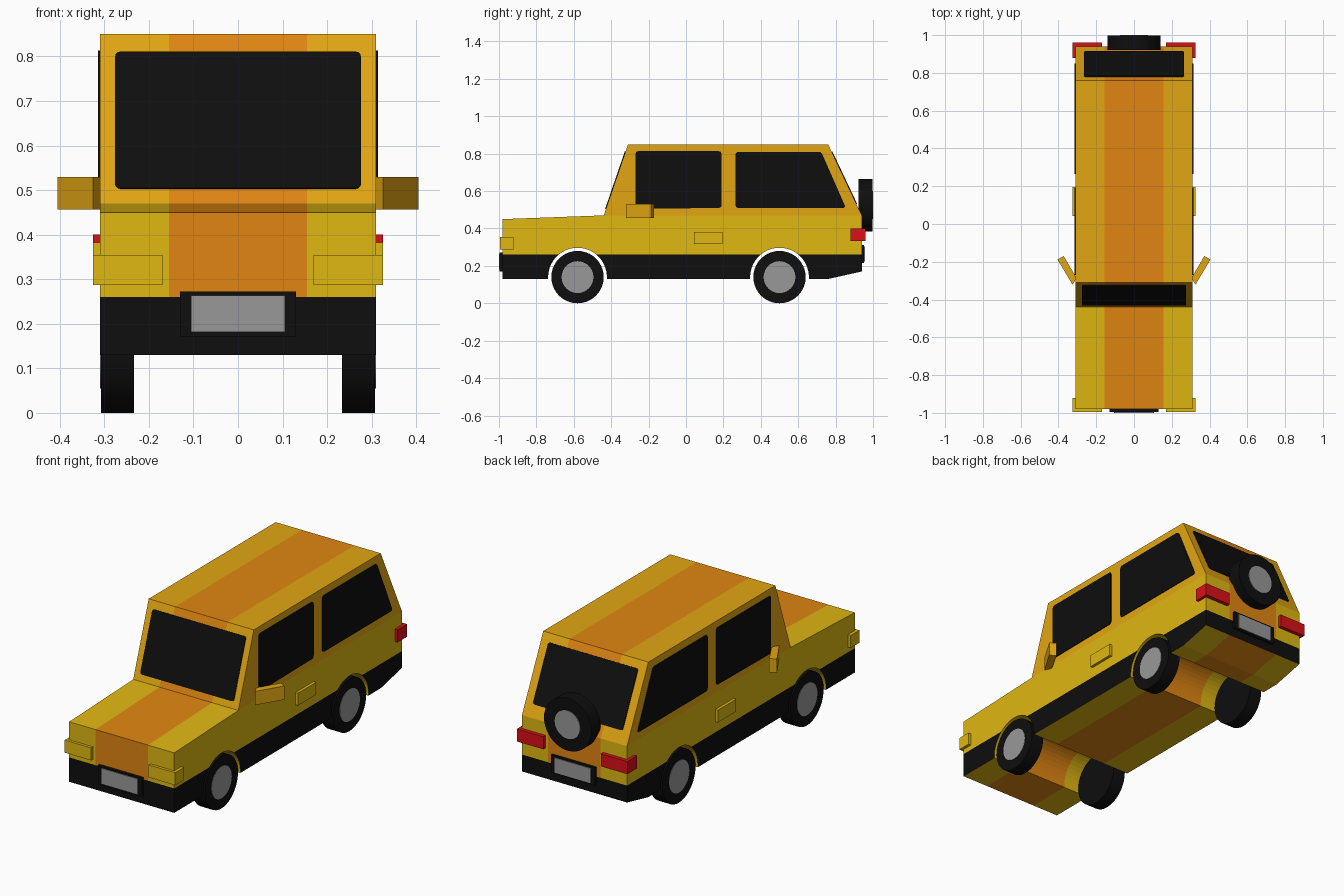
import bpy, bmesh, math
from mathutils import Vector, Matrix

if "Cube" in bpy.data.objects:
    bpy.data.objects.remove(bpy.data.objects["Cube"])


def material(name, rgb):
    lin = [((c / 255 + 0.055) / 1.055) ** 2.4 if c > 10 else c / 255 / 12.92 for c in rgb]
    m = bpy.data.materials.new(name)
    m.diffuse_color = (*lin, 1)
    m.use_nodes = True
    m.node_tree.nodes["Principled BSDF"].inputs["Base Color"].default_value = m.diffuse_color
    return m


YELLOW = material("yellow", (224, 184, 18))
AMBER = material("amber", (226, 166, 19))
ORANGE = material("orange", (225, 134, 18))
BLACK = material("black", (14, 14, 14))
GREY = material("grey", (152, 152, 152))
RED = material("red", (218, 16, 24))


def finish(name, bm, mats):
    bmesh.ops.recalc_face_normals(bm, faces=bm.faces[:])
    me = bpy.data.meshes.new(name)
    bm.to_mesh(me)
    bm.free()
    for m in mats:
        me.materials.append(m)
    ob = bpy.data.objects.new(name, me)
    bpy.context.collection.objects.link(ob)
    return ob


def slab(name, pts, offset, mat, rounding=0.0):
    """Closed slab: a polygon pushed along an offset, corners optionally rounded."""
    bm = bmesh.new()
    f = bm.faces.new([bm.verts.new(p) for p in pts])
    if rounding:
        bmesh.ops.bevel(bm, geom=bm.verts[:], offset=rounding, segments=3,
                        profile=0.5, affect='VERTICES')
    ext = bmesh.ops.extrude_face_region(bm, geom=bm.faces[:], use_keep_orig=True)
    bmesh.ops.translate(bm, vec=offset,
                        verts=[v for v in ext["geom"] if isinstance(v, bmesh.types.BMVert)])
    return finish(name, bm, [mat])


def box(name, x, y, z, mat):
    pts = [(x[0], y[0], z[0]), (x[1], y[0], z[0]), (x[1], y[1], z[0]), (x[0], y[1], z[0])]
    return slab(name, pts, (0, 0, z[1] - z[0]), mat)


def disc(name, centre, radius, width, axis, mat):
    bm = bmesh.new()
    rot = Matrix.Rotation(math.pi / 2, 4, 'Y' if axis == 'X' else 'X')
    bmesh.ops.create_cone(bm, cap_ends=True, segments=40, radius1=radius, radius2=radius,
                          depth=width, matrix=Matrix.Translation(centre) @ rot)
    ob = finish(name, bm, [mat])
    bpy.ops.object.select_all(action='DESELECT')
    ob.select_set(True)
    bpy.context.view_layer.objects.active = ob
    bpy.ops.object.shade_smooth_by_angle(angle=math.radians(40))


HALF, STRIPE, SILL, BELT = 0.31, 0.155, 0.26, 0.47
WHEELS = {"front": -0.58, "rear": 0.50}
AXLE_Z, ARCH = 0.14, 0.157


# Body: side profile with wheel arches, extruded across the width
def arch(cy):
    a0 = math.asin((0.13 - AXLE_Z) / ARCH)
    n = 24
    angles = [math.pi - a0 + (2 * a0 - math.pi) * i / n for i in range(n + 1)]
    return [(cy + ARCH * math.cos(a), AXLE_Z + ARCH * math.sin(a)) for a in angles]


profile = ([(-0.98, 0.13)] + arch(WHEELS["front"]) + arch(WHEELS["rear"]) +
           [(0.76, 0.13), (0.94, 0.17), (0.94, BELT), (0.76, 0.85), (-0.31, 0.85),
            (-0.44, BELT), (-0.98, 0.45)])
bm = bmesh.new()
bm.faces.new([bm.verts.new((-HALF, y, z)) for y, z in profile])
ext = bmesh.ops.extrude_face_region(bm, geom=bm.faces[:], use_keep_orig=True)
bmesh.ops.translate(bm, vec=(2 * HALF, 0, 0),
                    verts=[v for v in ext["geom"] if isinstance(v, bmesh.types.BMVert)])
bmesh.ops.triangulate(bm, faces=[f for f in bm.faces if len(f.verts) > 4])
# Colour borders cut into the faces
for co, no in (((STRIPE, 0, 0), (1, 0, 0)), ((-STRIPE, 0, 0), (1, 0, 0)),
               ((0, 0, SILL), (0, 0, 1)), ((0, 0, BELT), (0, 0, 1))):
    bmesh.ops.bisect_plane(bm, geom=bm.verts[:] + bm.edges[:] + bm.faces[:],
                           plane_co=co, plane_no=no, dist=1e-5)
bmesh.ops.recalc_face_normals(bm, faces=bm.faces[:])
for f in bm.faces:
    c, n = f.calc_center_median(), f.normal
    side = abs(n.x) > 0.5
    end = abs(n.y) > 0.7 and abs(c.y) > 0.9
    if c.z < SILL and (side or end):
        f.material_index = 3
    elif abs(c.x) < STRIPE and not side:
        f.material_index = 2
    else:
        f.material_index = 1 if c.z > BELT + 1e-4 else 0
finish("body", bm, [YELLOW, AMBER, ORANGE, BLACK])


# Windscreen and rear window lie on the sloped ends of the cabin
def end_window(name, low, high, z0, z1, half_w):
    (ya, za), (yb, zb) = low, high
    y_at = lambda z: ya + (yb - ya) * (z - za) / (zb - za)
    n = Vector((0, zb - za, ya - yb)).normalized()
    if n.z < 0:
        n = -n
    pts = [Vector((x, y_at(z), z)) - n * 0.002
           for x, z in ((-half_w, z0), (half_w, z0), (half_w, z1), (-half_w, z1))]
    slab(name, pts, n * 0.006, BLACK, 0.012)


end_window("windscreen", (-0.44, BELT), (-0.31, 0.85), 0.503, 0.81, 0.276)
end_window("rear_window", (0.94, BELT), (0.76, 0.85), 0.53, 0.81, 0.265)

SIDE_WINDOWS = {
    "front": [(-0.27, 0.505), (0.19, 0.51), (0.19, 0.813), (-0.27, 0.813)],
    "rear": [(0.265, 0.51), (0.855, 0.51), (0.723, 0.81), (0.265, 0.81)],
}
MIRROR = [(0.325, -0.322), (0.405, -0.188), (0.372, -0.17), (0.305, -0.285)]

# Parts that repeat on both sides
for s, label in ((-1, "left"), (1, "right")):
    for pos, pts in SIDE_WINDOWS.items():
        slab(f"{pos}_side_window_{label}", [(s * (HALF - 0.002), y, z) for y, z in pts],
             (s * 0.006, 0, 0), BLACK, 0.014)
    for pos, y in WHEELS.items():
        disc(f"{pos}_tyre_{label}", (s * 0.271, y, AXLE_Z), 0.14, 0.074, 'X', BLACK)
        disc(f"{pos}_hub_{label}", (s * 0.307, y, AXLE_Z), 0.085, 0.006, 'X', GREY)
    box(f"headlight_{label}", (s * 0.17, s * 0.326), (-0.995, -0.922), (0.287, 0.354), YELLOW)
    box(f"tail_light_{label}", (s * 0.17, s * 0.326), (0.88, 0.96), (0.333, 0.40), RED)
    box(f"door_handle_{label}", (s * 0.30, s * 0.325), (0.042, 0.195), (0.316, 0.382), YELLOW)
    slab(f"mirror_{label}", [(s * x, y, 0.457) for x, y in MIRROR], (0, 0, 0.073), AMBER)

# Spare wheel on the back
disc("spare_tyre", (0, 0.959, 0.525), 0.14, 0.076, 'Y', BLACK)
disc("spare_hub", (0, 0.997, 0.525), 0.075, 0.006, 'Y', GREY)

# Number plates with black frames
box("front_plate_frame", (-0.13, 0.13), (-0.996, -0.97), (0.17, 0.272), BLACK)
box("front_plate", (-0.106, 0.106), (-1.0, -0.994), (0.182, 0.264), GREY)
box("rear_plate_frame", (-0.13, 0.13), (0.93, 0.952), (0.215, 0.312), BLACK)
box("rear_plate", (-0.106, 0.106), (0.95, 0.956), (0.224, 0.303), GREY)
